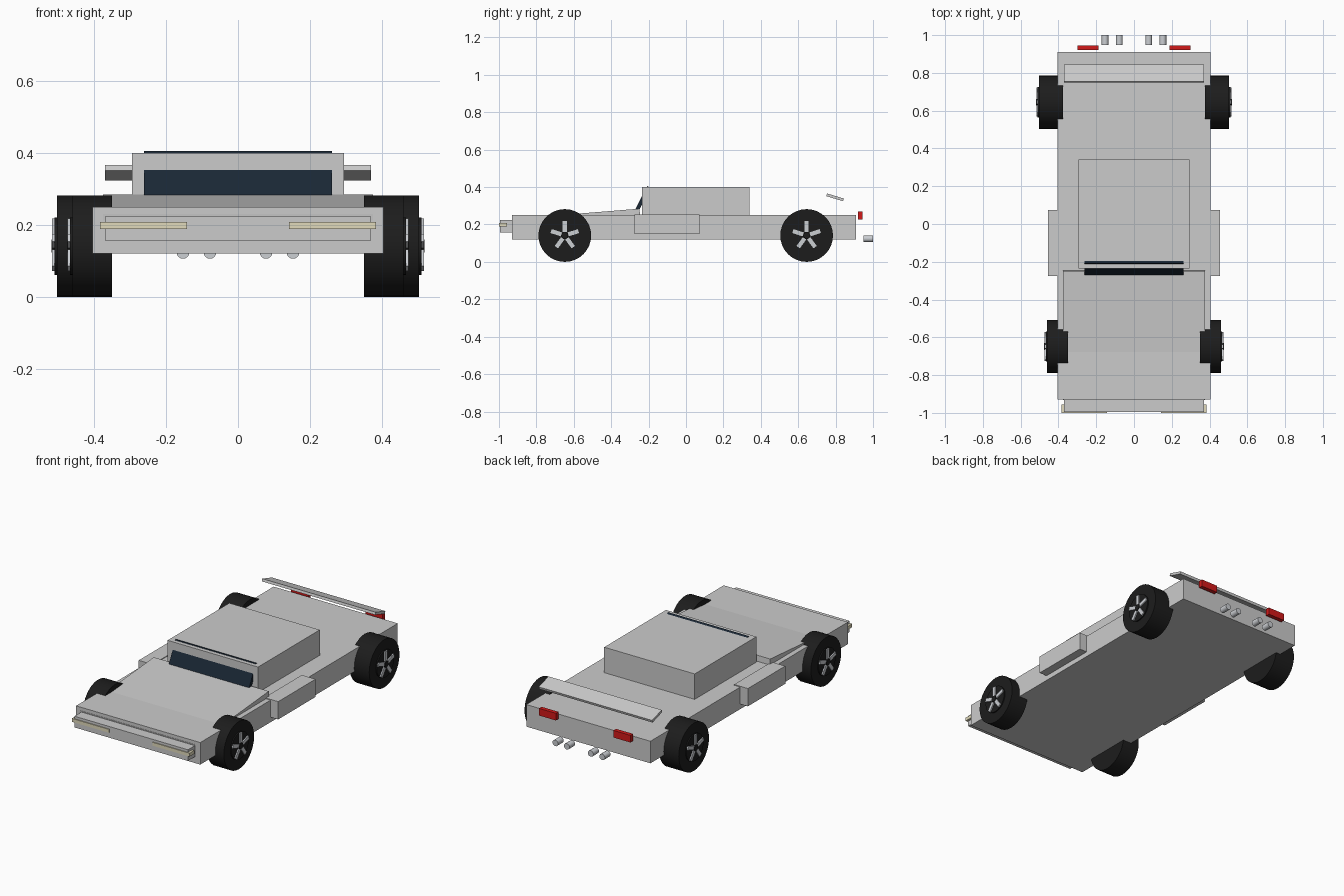
import bpy
from math import pi, sin, cos, radians

if "Cube" in bpy.data.objects:
    bpy.data.objects.remove(bpy.data.objects["Cube"])


def material(name, color):
    m = bpy.data.materials.new(name)
    m.diffuse_color = (*color, 1)
    m.use_nodes = True
    m.node_tree.nodes["Principled BSDF"].inputs["Base Color"].default_value = m.diffuse_color
    return m


BLACK = material("rubber", (0.012, 0.012, 0.012))
GLASS = material("dark_glass", (0.01, 0.02, 0.035))
SILVER = material("silver", (0.6, 0.62, 0.65))
RED = material("red_lens", (0.65, 0.01, 0.01))
CREAM = material("cream_lens", (0.75, 0.7, 0.5))


def finish(name, mat):
    o = bpy.context.object
    o.name = name
    if mat:
        o.data.materials.append(mat)
    return o


def box(name, center, size, rx=0, mat=None):
    bpy.ops.mesh.primitive_cube_add(size=1, location=center, rotation=(rx, 0, 0))
    o = finish(name, mat)
    o.scale = size
    return o


def cylinder(name, center, r, depth, axis, mat, sides=32):
    rot = (0, pi / 2, 0) if axis == "x" else (pi / 2, 0, 0)
    bpy.ops.mesh.primitive_cylinder_add(vertices=sides, radius=r, depth=depth,
                                        location=center, rotation=rot)
    o = finish(name, mat)
    bpy.ops.object.shade_smooth_by_angle(angle=radians(30))
    return o


# main bodywork
box("chassis", (0, -0.01, 0.185), (0.81, 1.84, 0.13))
box("cabin", (0, 0.053, 0.325), (0.59, 0.575, 0.15))
box("nose", (0, -0.955, 0.19), (0.74, 0.08, 0.066))

# sloping hood, centred below its top surface
tilt = 0.08
box("hood", (0, -0.59 + 0.03 * sin(tilt), 0.257 - 0.03 * cos(tilt)),
    (0.75, 0.685, 0.06), tilt)

# slanted windshield
box("windshield", (0, -0.235, 0.33), (0.524, 0.02, 0.16), -radians(27), GLASS)

# rear wing
box("rear_wing", (0, 0.797, 0.345), (0.74, 0.094, 0.015), -radians(17))


def wheel(label, side, y, inner, outer):
    z = 0.141
    cylinder(label + "_tire", (side * (inner + outer) / 2, y, z),
             0.141, outer - inner, "x", BLACK)
    cylinder(label + "_rim", (side * outer, y, z), 0.08, 0.014, "x", BLACK)
    cylinder(label + "_hub", (side * (outer + 0.004), y, z), 0.018, 0.024, "x", BLACK, 16)
    # five radial spokes
    for i in range(5):
        a = i * 2 * pi / 5
        box(label + "_spoke", (side * (outer + 0.004), y - 0.048 * sin(a), z + 0.048 * cos(a)),
            (0.02, 0.022, 0.058), a, SILVER)


# mirrored parts
for s, tag in ((-1, "left"), (1, "right")):
    wheel("front_" + tag, s, -0.648, 0.35, 0.46)
    wheel("rear_" + tag, s, 0.645, 0.375, 0.503)
    box("side_pod_" + tag, (s * 0.41, -0.101, 0.202), (0.09, 0.348, 0.105))
    box("headlight_" + tag, (s * 0.263, -0.978, 0.198), (0.242, 0.044, 0.02), 0, CREAM)
    box("taillight_" + tag, (s * 0.243, 0.932, 0.248), (0.11, 0.024, 0.042), 0, RED)
    for x in (0.078, 0.153):
        cylinder("exhaust_" + tag, (s * x, 0.974, 0.124), 0.018, 0.052, "y", SILVER, 16)
